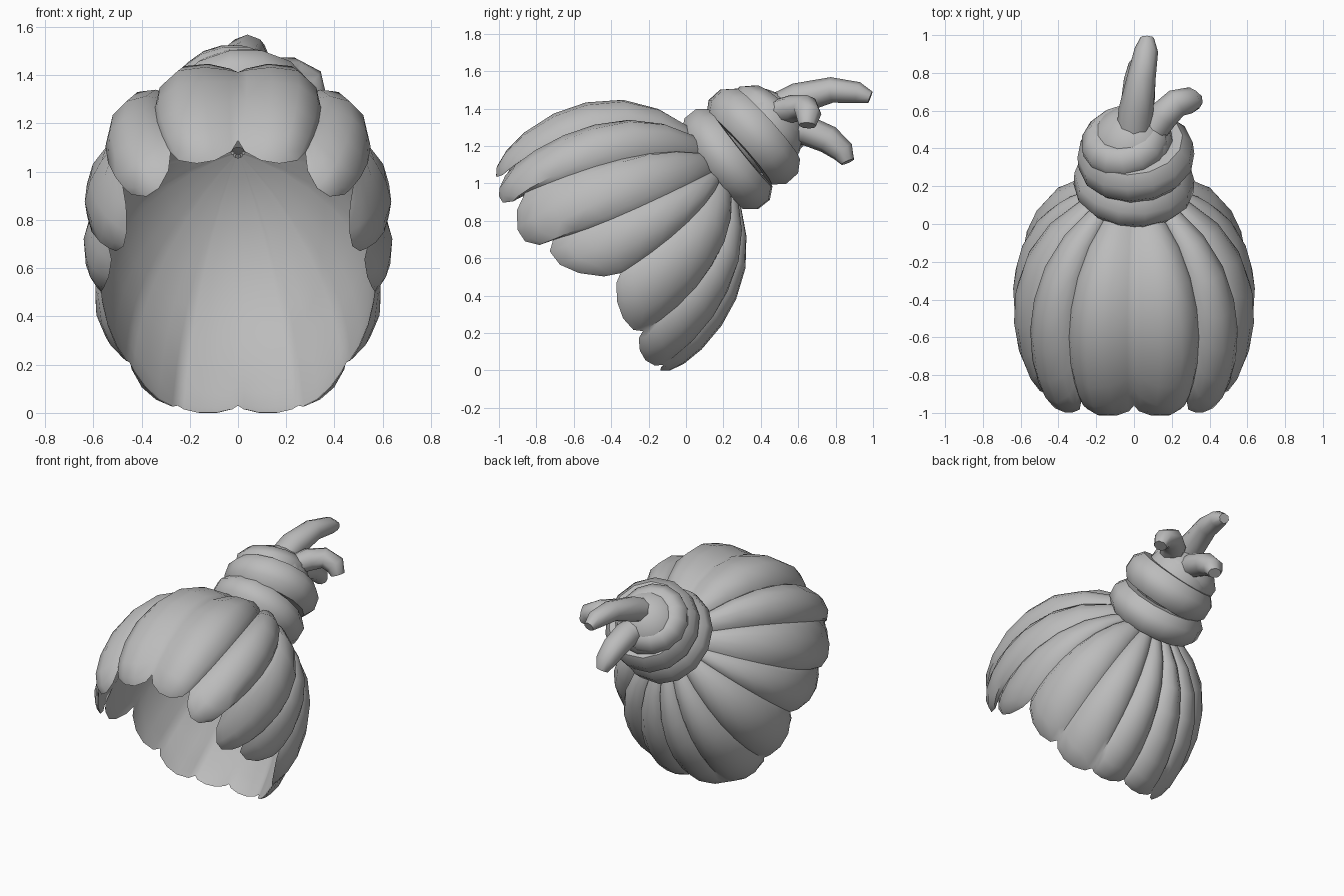
import bpy, bmesh, math
from mathutils import Vector, Matrix

if "Cube" in bpy.data.objects:
    bpy.data.objects.remove(bpy.data.objects["Cube"])

hair = bpy.data.materials.new("hair_grey")
hair.diffuse_color = (0.5, 0.5, 0.5, 1)
hair.use_nodes = True
hair.node_tree.nodes["Principled BSDF"].inputs["Base Color"].default_value = hair.diffuse_color

CENTER = Vector((0, -0.37, 0.72))      # head ellipsoid
RADII = Vector((0.63, 0.69, 0.72))


def finish(name, bm, angle=40):
    bmesh.ops.recalc_face_normals(bm, faces=bm.faces)
    me = bpy.data.meshes.new(name)
    bm.to_mesh(me)
    bm.free()
    ob = bpy.data.objects.new(name, me)
    bpy.context.collection.objects.link(ob)
    me.materials.append(hair)
    bpy.ops.object.select_all(action='DESELECT')
    ob.select_set(True)
    bpy.context.view_layer.objects.active = ob
    bpy.ops.object.shade_smooth_by_angle(angle=math.radians(angle))
    return ob


def skin(bm, rings, close=False):
    """Bridge rings of points into a tube, capped or closed on itself."""
    rows = [[bm.verts.new(p) for p in r] for r in rings]
    n = len(rows[0])
    pairs = list(zip(rows, rows[1:])) + ([(rows[-1], rows[0])] if close else [])
    for a, b in pairs:
        for i in range(n):
            j = (i + 1) % n
            bm.faces.new((a[i], a[j], b[j], b[i]))
    if not close:
        bm.faces.new(rows[0])
        bm.faces.new(rows[-1])


def slerp(a, b, t):
    w = a.angle(b)
    return (a * math.sin((1 - t) * w) + b * math.sin(t * w)) / math.sin(w)


def to_unit(p):
    d = Vector(p) - CENTER
    return Vector((d.x / RADII.x, d.y / RADII.y, d.z / RADII.z))


def to_world(d):
    return CENTER + Vector((d.x * RADII.x, d.y * RADII.y, d.z * RADII.z))


# Hair locks, fanning from the knot to the rim as one grooved cap with a lining
POLE = Vector((0, 0.84, 0.54)).normalized()
RIM = [to_unit(p) for p in (
    (0, -0.96, 1.13), (0.28, -0.94, 1.08), (0.48, -0.86, 0.95), (0.54, -0.71, 0.70),
    (0.57, -0.35, 0.52), (0.45, -0.23, 0.21), (0.25, -0.12, 0.03), (0, -0.1, 0.03))]
# Points the seams pass through halfway
MID = {1: (0.30, -0.35, 1.29), 2: (0.47, -0.25, 1.15), 3: (0.58, -0.16, 0.92)}
BOW = []
for i, r in enumerate(RIM):
    half = slerp(POLE, r.normalized(), .5)
    BOW.append(to_unit(MID[i]).normalized() - half if i in MID else Vector((0, 0, 0)))

LOCKS = [(.06, .10), (.09, .12), (.10, .075), (.09, .055), (.06, .08), (.05, .075), (.025, .07)]
ACROSS = [0, .1, .36, .64, .9, 1]
TIP = [0, .6, 1, 1, .6, 0]
CREST = [0, .5, 1, 1, .5, 0]
TOP_CREST = [.05, .25, .7, 1, .55, 0]
ALONG = [(.02, .1), (.1, .25), (.2, .45), (.32, .7), (.45, .95), (.58, 1), (.7, 1),
         (.82, .97), (.91, .88), (.97, .6), (1, .15)]

cap, lining = bmesh.new(), bmesh.new()
for k, (ext, height) in enumerate(LOCKS):
    a, b = RIM[k], RIM[k + 1]
    crest = CREST if k else TOP_CREST
    outer, inner = [], []
    for v, bulge in ALONG:
        o_row, i_row = [], []
        for t, tip, h in zip(ACROSS, TIP, crest):
            s = v * (1 + ext * tip)
            rim = slerp(a.normalized(), b.normalized(), t)
            bow = BOW[k].lerp(BOW[k + 1], t) * 4 * v * (1 - v)
            d = (slerp(POLE, rim, s) + bow).normalized()
            reach = a.length * (1 - t) + b.length * t
            rad = .955 + (reach - .955) * v ** 3
            lift = height * bulge * h
            o_row.append(to_world(d * (rad + lift)))
            # the lining meets the locks along the hem
            i_row.append(to_world(d * (.92 + (reach - .92) * v ** 4 + lift * v ** 30 - .002)))
        outer.append(o_row)
        inner.append(i_row)
    for bm, sheet in ((cap, outer), (lining, inner)):
        for sx in (1, -1):
            rows = [[bm.verts.new((p.x * sx, p.y, p.z)) for p in r] for r in sheet]
            for p, q in zip(rows, rows[1:]):
                for i in range(5):
                    bm.faces.new((p[i], p[i + 1], q[i + 1], q[i]))
for name, bm, angle in (("hair_locks", cap, 40), ("hair_lining", lining, 80)):
    bmesh.ops.remove_doubles(bm, verts=bm.verts, dist=.0005)
    finish(name, bm, angle)


# Wrapped bands of the knot
def band(name, center, axis, radius, thick, width):
    q = Vector(axis).to_track_quat('Z', 'Y')
    rings = []
    for i in range(14):
        u = math.tau * i / 14
        ring = []
        for j in range(8):
            w = math.tau * (j + .5) / 8
            r = radius - thick + thick * math.cos(w)
            ring.append(Vector(center) + q @ Vector((r * math.cos(u), r * math.sin(u), width * math.sin(w))))
        rings.append(ring)
    bm = bmesh.new()
    skin(bm, rings, close=True)
    finish(name, bm, 50)


band("lower_band", (0, .22, 1.13), (.05, .78, .62), .325, .09, .105)
band("middle_band", (.01, .36, 1.25), (-.1, .74, .67), .315, .09, .11)
band("upper_band", (-.045, .43, 1.33), (-.2, .66, .72), .24, .1, .11)

# Core of the knot
bm = bmesh.new()
bmesh.ops.create_uvsphere(bm, u_segments=14, v_segments=8, radius=1,
                          matrix=Matrix.Translation((-.01, .41, 1.28))
                          @ Vector((-.1, .78, .62)).to_track_quat('Z', 'Y').to_matrix().to_4x4()
                          @ Matrix.Diagonal((.23, .23, .22, 1)))
finish("knot_core", bm, 50)


# Loose strands sticking out of the knot
def strand(name, pts):
    rings = []
    for i, (x, y, z, r) in enumerate(pts):
        p0, p1 = Vector(pts[max(i - 1, 0)][:3]), Vector(pts[min(i + 1, len(pts) - 1)][:3])
        d = (p1 - p0).normalized()
        s = d.cross(Vector((0, 0, 1))).normalized()
        n = s.cross(d)
        rings.append([Vector((x, y, z)) + r * (s * math.cos(w) * 1.05 + n * math.sin(w) * .95)
                      for w in (math.tau * j / 8 for j in range(8))])
    bm = bmesh.new()
    skin(bm, rings)
    finish(name, bm, 50)


strand("long_strand", [(-.01, .42, 1.37, .085), (.01, .6, 1.455, .088), (.04, .78, 1.5, .072),
                       (.065, .92, 1.485, .06), (.07, .985, 1.46, .035)])
strand("side_strand", [(.06, .43, 1.37, .065), (.15, .57, 1.40, .078), (.225, .64, 1.405, .072),
                       (.30, .655, 1.37, .066), (.325, .65, 1.31, .045)])
strand("low_strand", [(0, .46, 1.31, .08), (.02, .64, 1.285, .085), (.03, .76, 1.235, .08),
                      (.04, .84, 1.17, .066), (.05, .865, 1.115, .04)])
